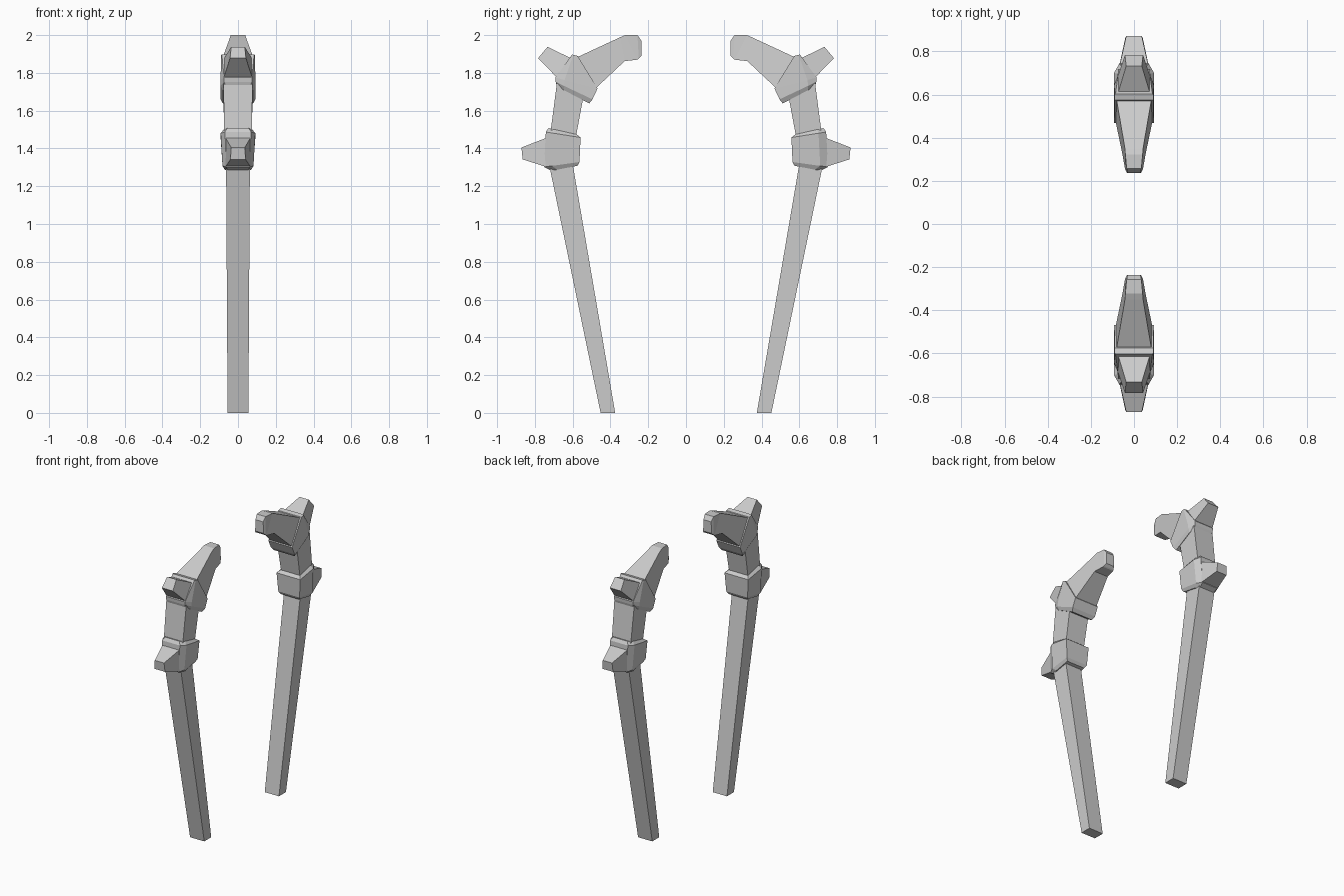
import bpy, bmesh


def loft(name, rings):
    """Skin rings of (inner yz, outer yz, inner half width, outer half width, chamfer)."""
    bm = bmesh.new()
    loops = []
    for (yi, zi), (yo, zo), wi, wo, ch in rings:
        section = [(0, wi)]
        if ch:
            section += [(0.78, wo), (1, wo * ch)]
        else:
            section += [(1, wo)]
        pts = section + [(t, -w) for t, w in reversed(section)]
        loops.append([bm.verts.new((w, yi + (yo - yi) * t, zi + (zo - zi) * t))
                      for t, w in pts])
    n = len(loops[0])
    for a, b in zip(loops, loops[1:]):
        for i in range(n):
            j = (i + 1) % n
            bm.faces.new((a[i], a[j], b[j], b[i]))
    bm.faces.new(loops[0])
    bm.faces.new(loops[-1])
    bmesh.ops.recalc_face_normals(bm, faces=bm.faces)
    mesh = bpy.data.meshes.new(name)
    bm.to_mesh(mesh)
    bm.free()
    ob = bpy.data.objects.new(name, mesh)
    bpy.context.collection.objects.link(ob)
    # the second pillar is the mirror image across y
    mod = ob.modifiers.new("Mirror", 'MIRROR')
    mod.use_axis = (False, True, False)
    mod.use_clip = False
    return ob


# long leaning shaft
loft("shaft", [
    ((0.375, 0), (0.452, 0), 0.055, 0.055, 0),
    ((0.602, 1.33), (0.728, 1.33), 0.063, 0.063, 0),
])

# lower collar with chamfered outer corners
loft("lower_collar", [
    ((0.575, 1.308), (0.712, 1.282), 0.07, 0.07, 0.75),
    ((0.564, 1.328), (0.752, 1.302), 0.082, 0.082, 0.75),
    ((0.558, 1.458), (0.742, 1.487), 0.092, 0.092, 0.75),
    ((0.578, 1.474), (0.728, 1.508), 0.075, 0.075, 0.75),
])

# spike on lower collar
loft("lower_spike", [
    ((0.72, 1.30), (0.72, 1.46), 0.07, 0.07, 0),
    ((0.748, 1.305), (0.742, 1.455), 0.065, 0.065, 0),
    ((0.865, 1.342), (0.871, 1.405), 0.04, 0.036, 0),
])

# neck between collars
loft("neck", [
    ((0.585, 1.45), (0.718, 1.48), 0.073, 0.073, 0),
    ((0.542, 1.68), (0.683, 1.75), 0.077, 0.077, 0),
])

# tilted wedge collar
loft("upper_collar", [
    ((0.512, 1.638), (0.683, 1.728), 0.08, 0.08, 0.8),
    ((0.495, 1.66), (0.69, 1.752), 0.092, 0.092, 0.8),
    ((0.468, 1.718), (0.692, 1.775), 0.092, 0.092, 0.8),
    ((0.574, 1.89), (0.603, 1.897), 0.09, 0.09, 0.95),
])

# inward horn with blunt tip, listed bottom point then top point
loft("horn", [
    ((0.50, 1.72), (0.60, 1.875), 0.085, 0.08, 0),
    ((0.474, 1.722), (0.572, 1.885), 0.085, 0.08, 0),
    ((0.325, 1.862), (0.35, 1.988), 0.054, 0.042, 0),
    ((0.257, 1.87), (0.322, 2.0), 0.042, 0.04, 0),
    ((0.25, 1.875), (0.257, 2.0), 0.04, 0.034, 0),
    ((0.236, 1.89), (0.236, 1.97), 0.032, 0.03, 0),
])

# outward spike on upper collar
loft("upper_spike", [
    ((0.66, 1.765), (0.575, 1.86), 0.075, 0.075, 0),
    ((0.69, 1.782), (0.61, 1.878), 0.073, 0.073, 0),
    ((0.783, 1.878), (0.733, 1.938), 0.042, 0.036, 0),
])
